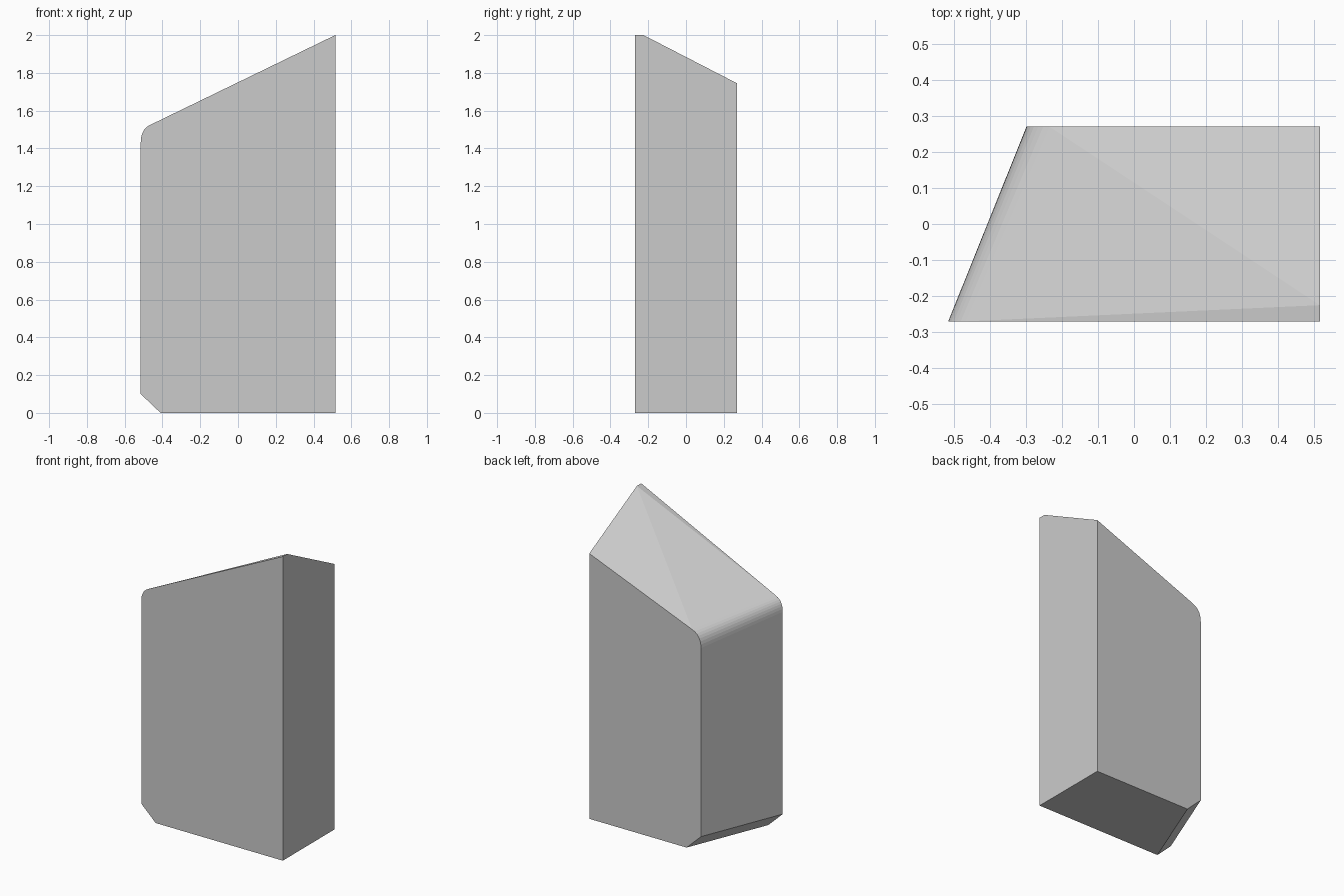
import bpy
import bmesh
from mathutils import Vector

if "Cube" in bpy.data.objects:
    bpy.data.objects.remove(bpy.data.objects["Cube"])

ROUND_STEPS = 7


def outline(y, x_left, z_corner, drop, x_round, z_round, z_right):
    """Closed side outline: chamfered lower left, rounded upper left, sloping top."""
    pts = [(x_left + 0.105, 0), (0.515, 0), (0.515, z_right)]
    end, corner = Vector((x_round, z_round)), Vector((x_left, z_corner))
    start = Vector((x_left, z_corner - drop))
    for i in range(ROUND_STEPS + 1):
        t = i / ROUND_STEPS
        pts.append(tuple(end * (1 - t) ** 2 + corner * 2 * t * (1 - t) + start * t ** 2))
    pts.append((x_left, 0.1))
    return [(x, y, z) for x, z in pts]


bm = bmesh.new()
front = [bm.verts.new(p) for p in outline(-0.27, -0.515, 1.50, 0.07, -0.468, 1.523, 2.0)]
back = [bm.verts.new(p) for p in outline(0.27, -0.298, 1.42, 0.08, -0.235, 1.445, 1.745)]
peak = bm.verts.new((0.515, -0.225, 2.0))

# Front and back walls
bm.faces.new(front)
bm.faces.new(back[::-1])

# Underside, chamfer, slanted left wall and rounded shoulder
n = len(front)
for i in range(n):
    j = (i + 1) % n
    if i not in (1, 2):
        bm.faces.new((front[i], back[i], back[j], front[j]))

# Right wall, with the short level step at its peak
bm.faces.new((front[1], back[1], back[2], peak, front[2]))

# Faceted sloping top
bm.faces.new((front[2], peak, front[3]))
bm.faces.new((front[3], peak, back[3]))
bm.faces.new((peak, back[2], back[3]))

bmesh.ops.recalc_face_normals(bm, faces=bm.faces[:])
mesh = bpy.data.meshes.new("sloped_block")
bm.to_mesh(mesh)
bm.free()
block = bpy.data.objects.new("sloped_block", mesh)
bpy.context.collection.objects.link(block)

# Plain grey
grey = bpy.data.materials.new("light_grey")
grey.diffuse_color = (0.6, 0.6, 0.6, 1)
grey.use_nodes = True
grey.node_tree.nodes["Principled BSDF"].inputs["Base Color"].default_value = grey.diffuse_color
mesh.materials.append(grey)
